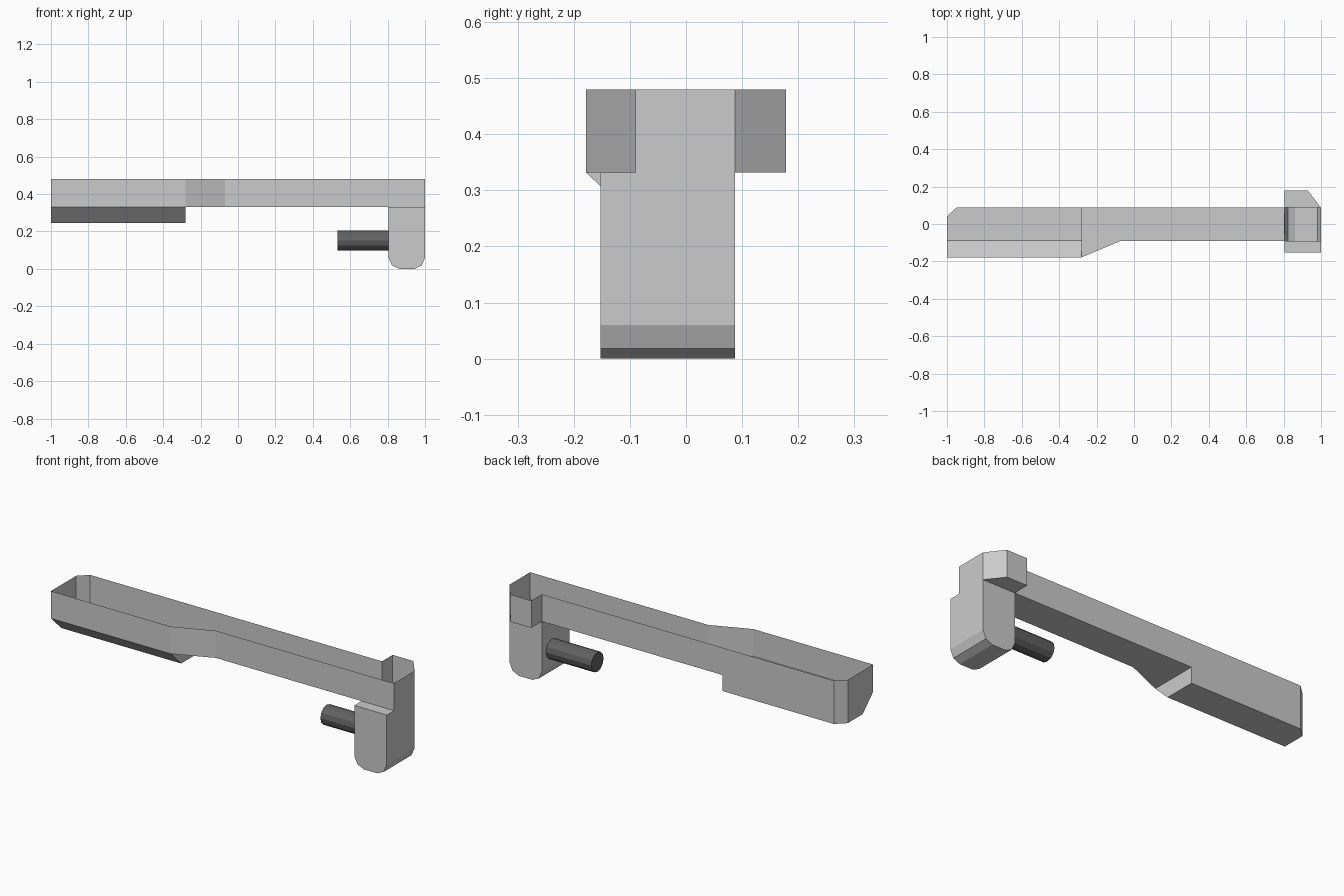
import bpy, bmesh
from math import pi

if "Cube" in bpy.data.objects:
    bpy.data.objects.remove(bpy.data.objects["Cube"])

Z_TOP, Z_FLOOR, Z_GRIP = 0.48, 0.332, 0.245
BACK, FRONT, WIDE = 0.087, -0.09, 0.178
STEP = -0.28


def make(name, faces):
    """Build an open shell from polygons and weld the shared corners."""
    bm = bmesh.new()
    for f in faces:
        bm.faces.new([bm.verts.new(p) for p in f])
    bmesh.ops.remove_doubles(bm, verts=bm.verts, dist=1e-5)
    bmesh.ops.recalc_face_normals(bm, faces=bm.faces)
    me = bpy.data.meshes.new(name)
    bm.to_mesh(me)
    bm.free()
    ob = bpy.data.objects.new(name, me)
    bpy.context.collection.objects.link(ob)
    return ob


def strip(a, b, closed=False):
    """Quads between two matching rows of points."""
    n = len(a)
    return [(a[i], a[(i + 1) % n], b[(i + 1) % n], b[i])
            for i in range(n if closed else n - 1)]


def flat(pts, z):
    return [(x, y, z) for x, y in pts]


# Lever arm: upright wall around the plan outline, open on top
rim = [(-1, -WIDE), (STEP, -WIDE), (-0.07, FRONT), (1, FRONT), (1, BACK),
       (0.93, WIDE), (0.805, WIDE), (0.805, BACK), (-0.95, BACK), (-1, 0.04)]
arm_floor = [(STEP, -WIDE), (-0.07, FRONT), (0.805, FRONT), (0.805, BACK), (STEP, BACK)]
pocket_floor = [(0.805, BACK), (1, BACK), (0.93, WIDE), (0.805, WIDE)]
make("lever_arm", strip(flat(rim, Z_FLOOR), flat(rim, Z_TOP), True)
     + [flat(arm_floor, Z_FLOOR), flat(pocket_floor, Z_FLOOR)])

# Deeper grip: slanted front, flat floor, clipped back corner, step face
low_front = -0.088
upper = flat([(-1, 0.04), (-0.95, BACK), (STEP, BACK)], Z_FLOOR)
lower = flat([(-1, 0.04), (-0.95, BACK), (STEP, BACK)], Z_GRIP)
f0, f1 = flat([(-1, -WIDE), (STEP, -WIDE)], Z_FLOOR)
g0, g1 = flat([(-1, low_front), (STEP, low_front)], Z_GRIP)
make("grip", strip(upper, lower) + [
    (f0, f1, g1, g0),
    (g0, g1, *reversed(lower)),
    (f0, g0, lower[0], upper[0]),
    (f1, g1, lower[2], upper[2])])

# Hanging end block: rounded-bottom profile, open into the arm above
prof = [(0.805, Z_FLOOR), (0.805, 0.06), (0.823, 0.018), (0.862, 0), (0.943, 0),
        (0.982, 0.018), (1, 0.06), (1, Z_FLOOR)]
rows = [[(x, y, z) for x, z in prof] for y in (-0.152, FRONT, BACK)]
make("end_block", strip(rows[0], rows[1]) + strip(rows[1], rows[2])
     + [rows[0], rows[2], (rows[0][0], rows[0][-1], rows[1][-1], rows[1][0])])

# Dark pin pointing along the arm
bpy.ops.mesh.primitive_cylinder_add(vertices=12, radius=0.053, depth=0.275,
                                    location=(0.67, 0, 0.152), rotation=(0, pi / 2, 0))
pin = bpy.context.object
pin.name = "pin"
dark = bpy.data.materials.new("dark_metal")
dark.diffuse_color = (0.12, 0.12, 0.12, 1)
dark.use_nodes = True
dark.node_tree.nodes["Principled BSDF"].inputs["Base Color"].default_value = dark.diffuse_color
pin.data.materials.append(dark)
